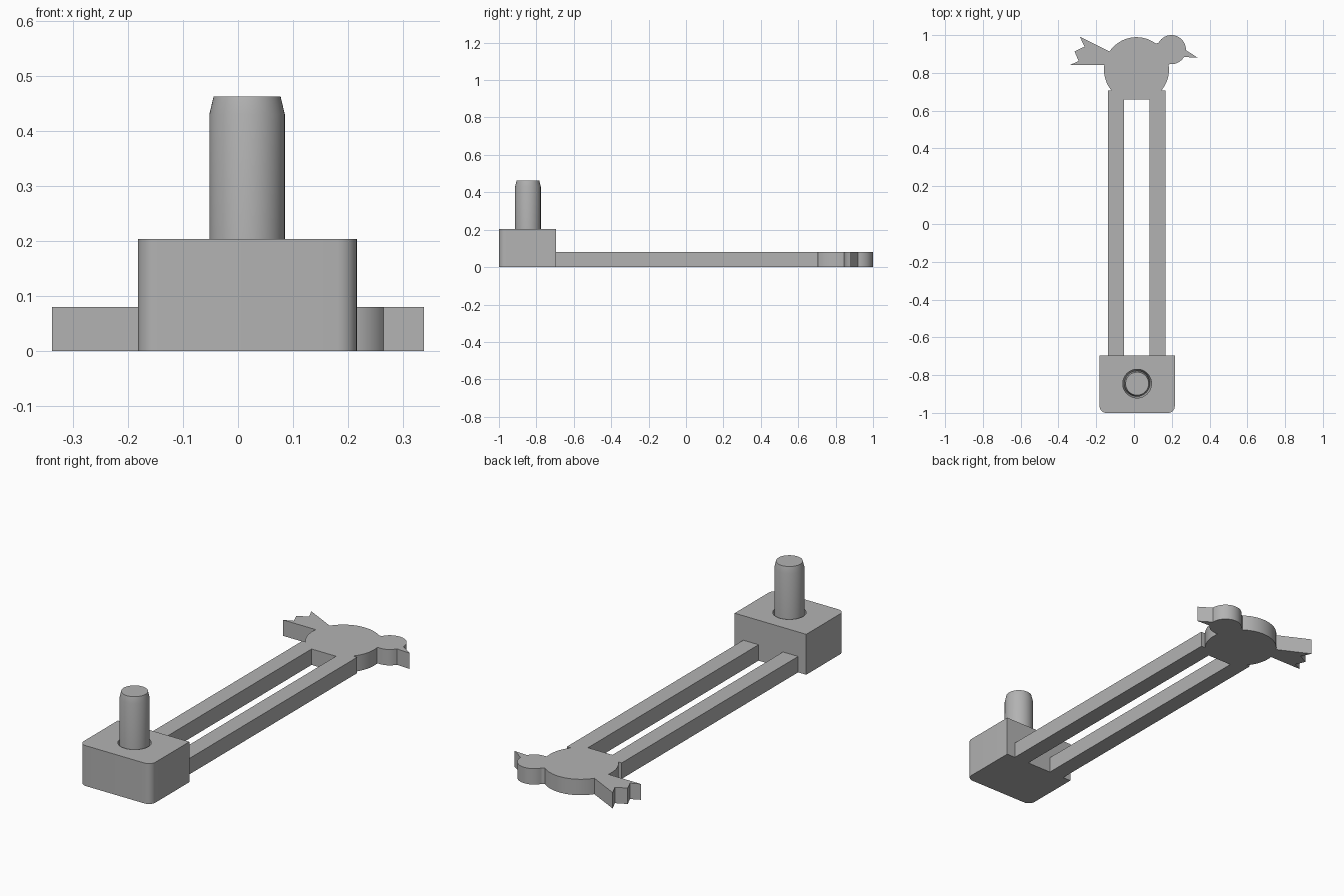
import bpy, bmesh
from math import cos, sin, radians, pi

if "Cube" in bpy.data.objects:
    bpy.data.objects.remove(bpy.data.objects["Cube"])

grey = bpy.data.materials.new("light grey")
grey.diffuse_color = (0.45, 0.45, 0.45, 1)
grey.use_nodes = True
grey.node_tree.nodes["Principled BSDF"].inputs["Base Color"].default_value = grey.diffuse_color


def arc(cx, cy, r, a0, a1, n):
    """Points along an arc, angles in degrees."""
    angles = [radians(a0 + (a1 - a0) * i / n) for i in range(n + 1)]
    return [(cx + r * cos(a), cy + r * sin(a)) for a in angles]


def finish(name, bm):
    bmesh.ops.recalc_face_normals(bm, faces=bm.faces)
    mesh = bpy.data.meshes.new(name)
    bm.to_mesh(mesh)
    bm.free()
    mesh.materials.append(grey)
    obj = bpy.data.objects.new(name, mesh)
    bpy.context.collection.objects.link(obj)
    return obj


def prism(name, outline, height):
    """Extrude a flat outline up from the ground."""
    bm = bmesh.new()
    face = bm.faces.new([bm.verts.new((x, y, 0)) for x, y in outline])
    top = bmesh.ops.extrude_face_region(bm, geom=[face])["geom"]
    bmesh.ops.translate(bm, vec=(0, 0, height),
                        verts=[v for v in top if isinstance(v, bmesh.types.BMVert)])
    return finish(name, bm)


def lathe(name, profile, cx, cy, n=48):
    """Closed turned solid from (radius, height) pairs."""
    bm = bmesh.new()
    rings = [[bm.verts.new((cx + r * cos(2 * pi * i / n), cy + r * sin(2 * pi * i / n), z))
              for i in range(n)] for r, z in profile]
    for a, b in zip(rings, rings[1:]):
        for i in range(n):
            j = (i + 1) % n
            bm.faces.new((a[i], a[j], b[j], b[i]))
    bm.faces.new(rings[0])
    bm.faces.new(rings[-1])
    return finish(name, bm)


def smooth(obj):
    bpy.ops.object.select_all(action='DESELECT')
    obj.select_set(True)
    bpy.context.view_layer.objects.active = obj
    bpy.ops.object.shade_smooth_by_angle(angle=radians(25))


# Two rails joined by a flat bird silhouette, as one plate
body = (0.013, 0.817, 0.172)
head = (0.198, 0.923, 0.077)
outline = [(0.083, -0.695), (0.168, -0.695), (0.168, 0.706)]
outline += arc(*body, -40, 9, 10)                       # breast
outline += arc(*head, -96, -30, 8)                      # throat
outline += [(0.338, 0.88)]                              # beak tip
outline += arc(*head, -2, 151, 18)                      # crown
outline += arc(*body, 53, 146, 20)                      # back
outline += [(-0.287, 0.992), (-0.262, 0.939), (-0.315, 0.913),
            (-0.293, 0.863), (-0.338, 0.842)]           # tail feathers
outline += arc(*body, 171.6, 220, 10)                   # belly
outline += [(-0.137, 0.706), (-0.137, -0.695), (-0.053, -0.695),
            (-0.053, 0.66), (0.083, 0.66)]
plate = prism("bird_and_rails", outline, 0.08)

# End block with rounded front corners
x0, x1, y0, y1, r = -0.182, 0.216, -1.0, -0.695, 0.036
block = prism("end_block",
              [(x1, y1), (x0, y1)] + arc(x0 + r, y0 + r, r, 180, 270, 8)
              + arc(x1 - r, y0 + r, r, 270, 360, 8), 0.203)

# Tapered socket through the block
px, py = 0.0165, -0.845
cutter = lathe("socket_cutter", [(0.0635, -0.01), (0.064, 0.0), (0.076, 0.1), (0.076, 0.25)], px, py)
cutter.hide_render = True
cutter.hide_set(True)
cut = block.modifiers.new("socket", 'BOOLEAN')
cut.operation = 'DIFFERENCE'
cut.solver = 'EXACT'
cut.object = cutter

# Chamfered peg standing in the socket
peg = lathe("peg", [(0.064, 0.0), (0.0685, 0.05), (0.0685, 0.43), (0.061, 0.462)], px, py)

for part in (plate, block, peg):
    smooth(part)
